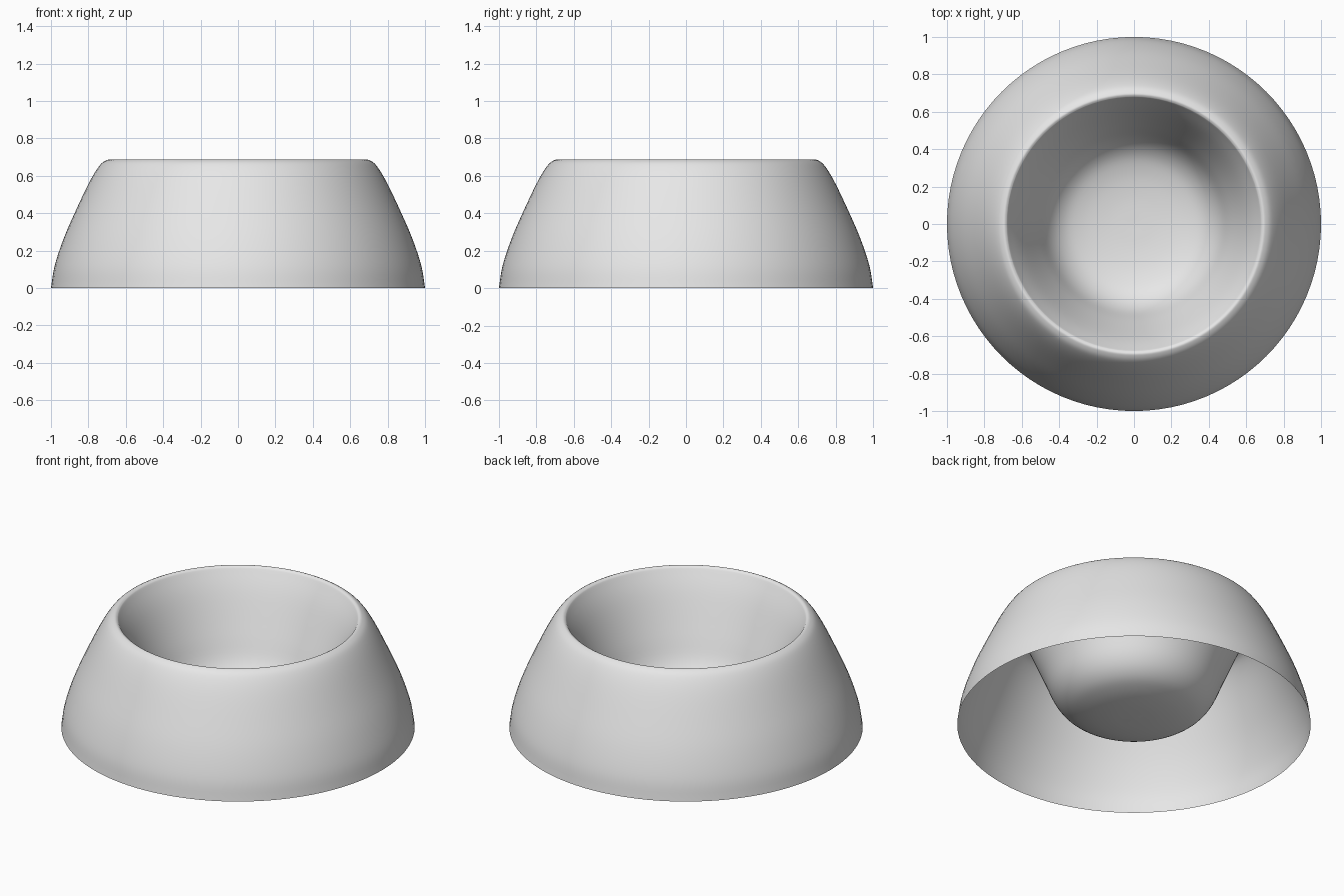
import bpy, bmesh, math
from mathutils import Vector

cube = bpy.data.objects.get("Cube")
if cube:
    bpy.data.objects.remove(cube)

SEGMENTS = 96
STEPS = 5


def smooth_path(points):
    """Catmull-Rom curve through (radius, height) points."""
    pts = [Vector((r, 0, z)) for r, z in points]
    pts = [2 * pts[0] - pts[1]] + pts + [2 * pts[-1] - pts[-2]]
    path = []
    for a, b, c, d in zip(pts, pts[1:], pts[2:], pts[3:]):
        for i in range(STEPS):
            t = i / STEPS
            path.append(0.5 * (2 * b + (c - a) * t
                               + (2 * a - 5 * b + 4 * c - d) * t ** 2
                               + (3 * b - a - 3 * c + d) * t ** 3))
    return path + [pts[-2]]


# Bare grey finish
grey = bpy.data.materials.new("plain grey")
grey.use_nodes = True
colour = (0.8, 0.8, 0.8, 1)
grey.diffuse_color = colour
grey.node_tree.nodes["Principled BSDF"].inputs["Base Color"].default_value = colour

# Profile: flared skirt, rounded rim, then the hollow down to the middle
skirt = [(1, 0), (0.98, 0.12), (0.93, 0.27), (0.86, 0.43), (0.79, 0.575), (0.74, 0.655)]
rim = [(0.705, 0.683), (0.685, 0.683), (0.668, 0.66)]
hollow = [(0.61, 0.55), (0.52, 0.34), (0.455, 0.19), (0.38, 0.107),
          (0.28, 0.065), (0.15, 0.044), (0, 0.038)]

# Single thin shell, open underneath
bm = bmesh.new()
verts = [bm.verts.new(p) for p in smooth_path(skirt + rim + hollow)]
edges = [bm.edges.new(pair) for pair in zip(verts, verts[1:])]
bmesh.ops.spin(bm, geom=verts + edges, cent=(0, 0, 0), axis=(0, 0, 1),
               angle=math.tau, steps=SEGMENTS, use_merge=True)
bmesh.ops.remove_doubles(bm, verts=bm.verts, dist=0.0005)
bm.normal_update()
floor = min(bm.faces, key=lambda f: f.calc_center_median().xy.length)
if floor.normal.z < 0:
    bmesh.ops.reverse_faces(bm, faces=bm.faces)

mesh = bpy.data.meshes.new("bowl")
bm.to_mesh(mesh)
bm.free()
mesh.materials.append(grey)
mesh.shade_smooth()
bowl = bpy.data.objects.new("bowl", mesh)
bpy.context.collection.objects.link(bowl)
